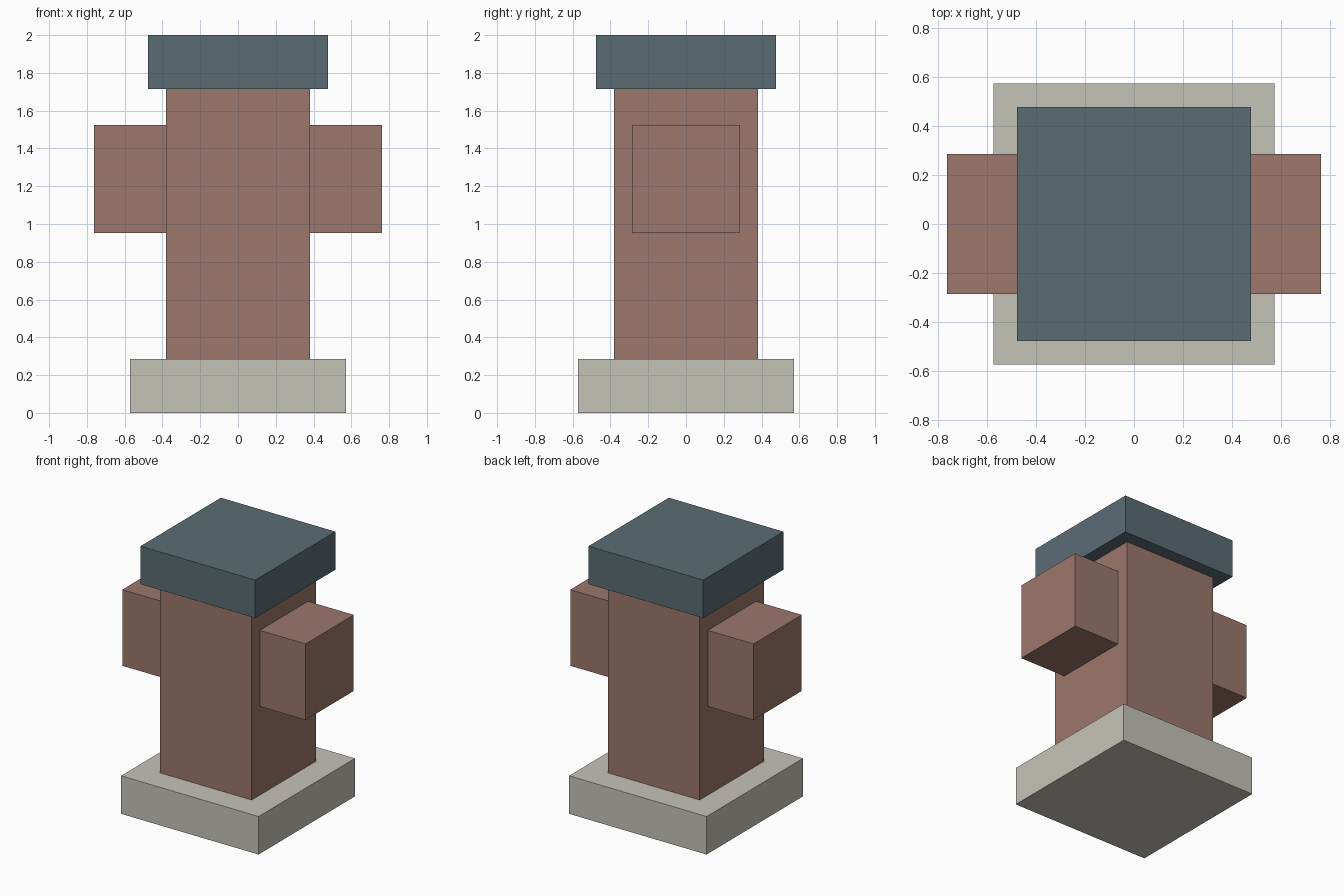
import bpy

cube = bpy.data.objects.get("Cube")
if cube:
    bpy.data.objects.remove(cube, do_unlink=True)

U = 2 / 21  # module: the model is 21 modules tall


def material(name, rgb):
    mat = bpy.data.materials.new(name)
    mat.use_nodes = True
    mat.diffuse_color = (*rgb, 1)
    mat.node_tree.nodes["Principled BSDF"].inputs["Base Color"].default_value = (*rgb, 1)
    return mat


def block(name, mat, size, bottom, x=0):
    """Add a box sized in modules, resting at the given height."""
    w, d, h = size
    bpy.ops.mesh.primitive_cube_add(size=1, location=(x * U, 0, (bottom + h / 2) * U))
    obj = bpy.context.object
    obj.name = name
    obj.scale = (w * U, d * U, h * U)
    bpy.ops.object.transform_apply(location=False, rotation=False, scale=True)
    obj.data.materials.append(mat)


stone = material("pale stone", (0.558, 0.546, 0.479))
clay = material("clay brown", (0.332, 0.184, 0.147))
slate = material("slate blue", (0.105, 0.150, 0.175))

# Stacked base, column and cap
block("base", stone, (12, 12, 3), 0)
block("column", clay, (8, 8, 15), 3)
block("cap", slate, (10, 10, 3), 18)

# Side arms, flush against the column
for name, side in (("left_arm", 1), ("right_arm", -1)):
    block(name, clay, (4, 6, 6), 10, x=6 * side)
